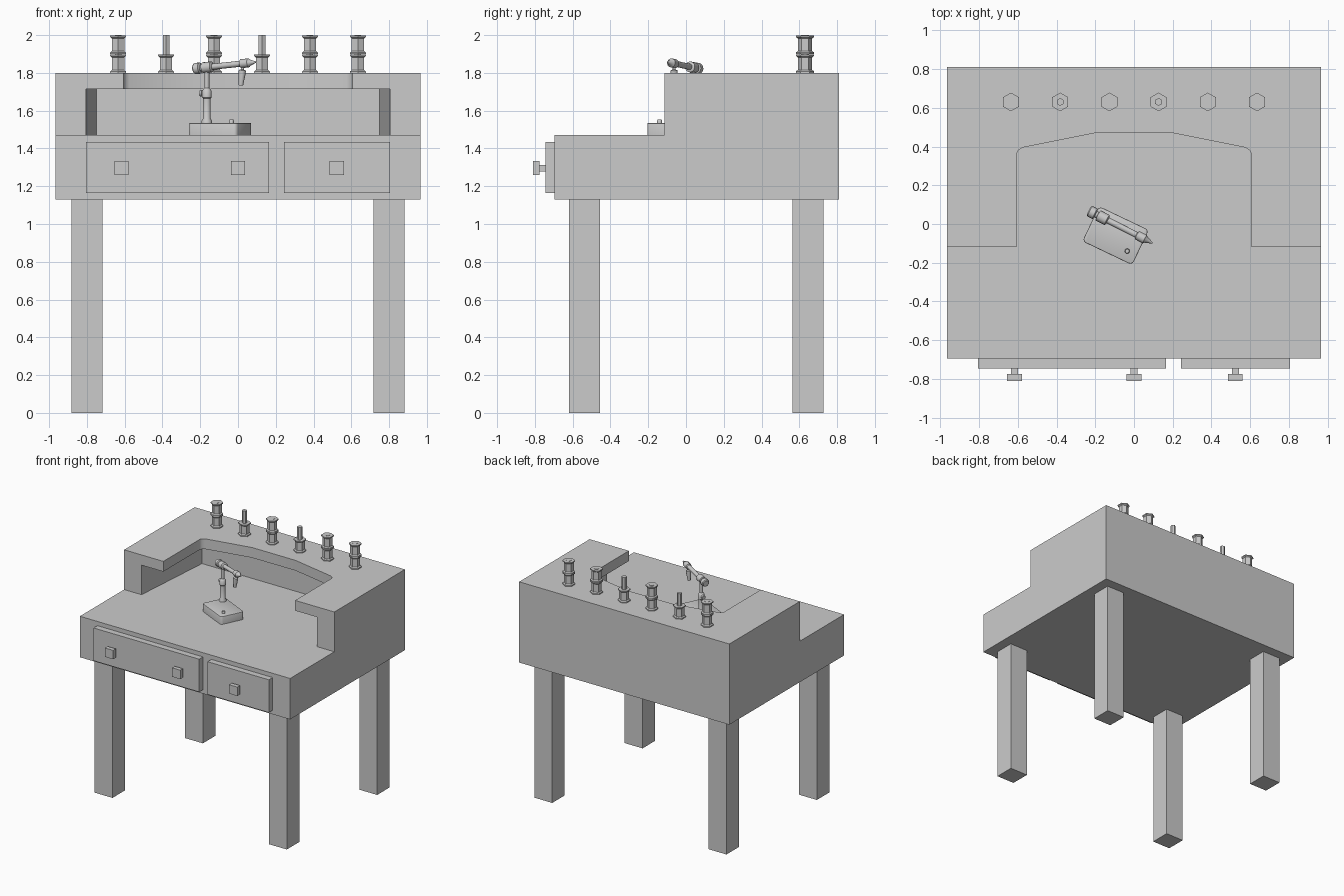
import bpy, bmesh, math
from mathutils import Vector, Matrix

if "Cube" in bpy.data.objects:
    bpy.data.objects.remove(bpy.data.objects["Cube"])


def finish(name, bm, smooth=None):
    bmesh.ops.recalc_face_normals(bm, faces=bm.faces)
    me = bpy.data.meshes.new(name)
    bm.to_mesh(me)
    bm.free()
    ob = bpy.data.objects.new(name, me)
    bpy.context.collection.objects.link(ob)
    bpy.ops.object.select_all(action='DESELECT')
    ob.select_set(True)
    bpy.context.view_layer.objects.active = ob
    if smooth:
        bpy.ops.object.shade_smooth_by_angle(angle=math.radians(smooth))
    return ob


def box(name, x0, x1, y0, y1, z0, z1):
    bm = bmesh.new()
    m = Matrix.Translation(((x0 + x1) / 2, (y0 + y1) / 2, (z0 + z1) / 2))
    bmesh.ops.create_cube(bm, size=1, matrix=m @ Matrix.Diagonal((x1 - x0, y1 - y0, z1 - z0, 1)))
    return finish(name, bm)


def prism(name, points, offset):
    """Extrude a closed 3D outline along an offset."""
    bm = bmesh.new()
    face = bm.faces.new([bm.verts.new(p) for p in points])
    ext = bmesh.ops.extrude_face_region(bm, geom=[face])
    verts = [g for g in ext['geom'] if isinstance(g, bmesh.types.BMVert)]
    bmesh.ops.translate(bm, verts=verts, vec=offset)
    return finish(name, bm)


def lathe(name, profile, start, direction=(0, 0, 1), sides=12, smooth=40, turn=0):
    """Revolve (radius, distance) points about an axis."""
    bm = bmesh.new()
    m = Matrix.Translation(start) @ Vector((0, 0, 1)).rotation_difference(Vector(direction)).to_matrix().to_4x4()
    rings = []
    for r, h in profile:
        angles = [turn + 2 * math.pi * i / sides for i in range(sides)]
        rings.append([bm.verts.new(m @ Vector((r * math.cos(a), r * math.sin(a), h))) for a in angles])
    for a, b in zip(rings, rings[1:]):
        for i in range(sides):
            j = (i + 1) % sides
            bm.faces.new((a[i], a[j], b[j], b[i]))
    bm.faces.new(rings[0])
    bm.faces.new(rings[-1])
    return finish(name, bm, smooth)


def cut(ob, cutter):
    mod = ob.modifiers.new('cut', 'BOOLEAN')
    mod.operation = 'DIFFERENCE'
    mod.solver = 'EXACT'
    mod.object = cutter
    bpy.context.view_layer.objects.active = ob
    bpy.ops.object.modifier_apply(modifier=mod.name)
    bpy.data.objects.remove(cutter)


# Desk body: stepped side profile, with a hollow below the shelf and an opening through it
side = [(-0.695, 1.13), (0.81, 1.13), (0.81, 1.80), (-0.115, 1.80), (-0.115, 1.47), (-0.695, 1.47)]
body = prism('desk_body', [(-0.965, y, z) for y, z in side], (1.93, 0, 0))

hollow = [(0.805, -0.3), (0.805, -0.115), (0.75, 0.6)]
opening = [(0.605, -0.3), (0.605, 0.365), (0.597, 0.38), (0.575, 0.395), (0.2, 0.47)]
for half, z0, z1 in ((hollow, 1.47, 1.715), (opening, 1.65, 1.9)):
    outline = half + [(-x, y) for x, y in reversed(half)]
    cut(body, prism('cutter', [(x, y, z0) for x, y in outline], (0, 0, z1 - z0)))
bpy.context.view_layer.objects.active = body
body.select_set(True)
bpy.ops.object.shade_smooth_by_angle(angle=math.radians(35))

# Legs
for sx in (-1, 1):
    for y, end in ((-0.538, 'front'), (0.647, 'back')):
        box(end + '_leg', sx * 0.8 - 0.082, sx * 0.8 + 0.082, y - 0.082, y + 0.082, 0, 1.13)

# Drawer fronts and square knobs
box('wide_drawer', -0.805, 0.165, -0.745, -0.695, 1.163, 1.435)
box('narrow_drawer', 0.243, 0.805, -0.745, -0.695, 1.163, 1.435)
for x in (-0.617, 0, 0.523):
    box('knob_stem', x - 0.018, x + 0.018, -0.776, -0.744, 1.277, 1.313)
    box('knob', x - 0.038, x + 0.038, -0.81, -0.775, 1.26, 1.334)

# Hexagonal thread spools on pegs: one or two per peg
spool = [(0.048, 0), (0.048, 0.008), (0.038, 0.016), (0.038, 0.082), (0.048, 0.09), (0.048, 0.098)]
for i in range(6):
    at = (-0.635 + 0.254 * i, 0.63)
    lathe('peg', [(0.02, 1.8), (0.02, 2.0)], (*at, 0), sides=6, smooth=None, turn=math.pi / 6)
    for level in range(1 if i in (1, 3) else 2):
        lathe('spool', spool, (*at, 1.8 + 0.1 * level), sides=6, smooth=None, turn=math.pi / 6)

# Tool stand base: rounded rotated block with a button
bm = bmesh.new()
m = Matrix.Translation((-0.095, -0.06, 1.502)) @ Matrix.Rotation(math.radians(-25.5), 4, 'Z')
bmesh.ops.create_cube(bm, size=1, matrix=m @ Matrix.Diagonal((0.285, 0.2, 0.065, 1)))
upright = [e for e in bm.edges if abs(e.verts[0].co.z - e.verts[1].co.z) > 0.05]
bmesh.ops.bevel(bm, geom=upright, offset=0.02, segments=3, profile=0.5, affect='EDGES')
rim = [e for e in bm.edges if all(v.co.z > 1.53 for v in e.verts)]
bmesh.ops.bevel(bm, geom=rim, offset=0.005, segments=2, profile=0.5, affect='EDGES')
finish('stand_base', bm, 35)
lathe('button', [(0.013, 0), (0.013, 0.016), (0.01, 0.02)], (-0.035, -0.14, 1.532))

# Upright post with a clamp screw
lathe('stand_post', [(0.028, 0), (0.028, 0.015), (0.02, 0.03), (0.02, 0.135), (0.025, 0.14), (0.025, 0.175),
                     (0.018, 0.185), (0.013, 0.19), (0.013, 0.29)], (-0.165, 0.035, 1.53))
arm_dir = Vector((0.325, -0.165, 0.035)).normalized()
lathe('clamp_screw', [(0.008, 0), (0.008, 0.025), (0.016, 0.025), (0.016, 0.04)],
      (-0.165, 0.035, 1.695), -arm_dir)

# Tilted arm with collars and a pointed tip
lathe('arm', [(0.024, 0), (0.03, 0.006), (0.03, 0.035), (0.018, 0.04), (0.018, 0.05), (0.029, 0.053),
              (0.029, 0.105), (0.016, 0.11), (0.016, 0.275), (0.024, 0.28), (0.024, 0.325),
              (0.018, 0.33), (0.003, 0.37)], (-0.232, 0.068, 1.822), arm_dir)

# Handle hanging from the arm
lathe('hanging_handle', [(0.008, 0), (0.008, 0.025), (0.019, 0.03), (0.019, 0.045), (0.012, 0.11)],
      (0.026, -0.063, 1.843), (-0.1, 0.0, -1))
